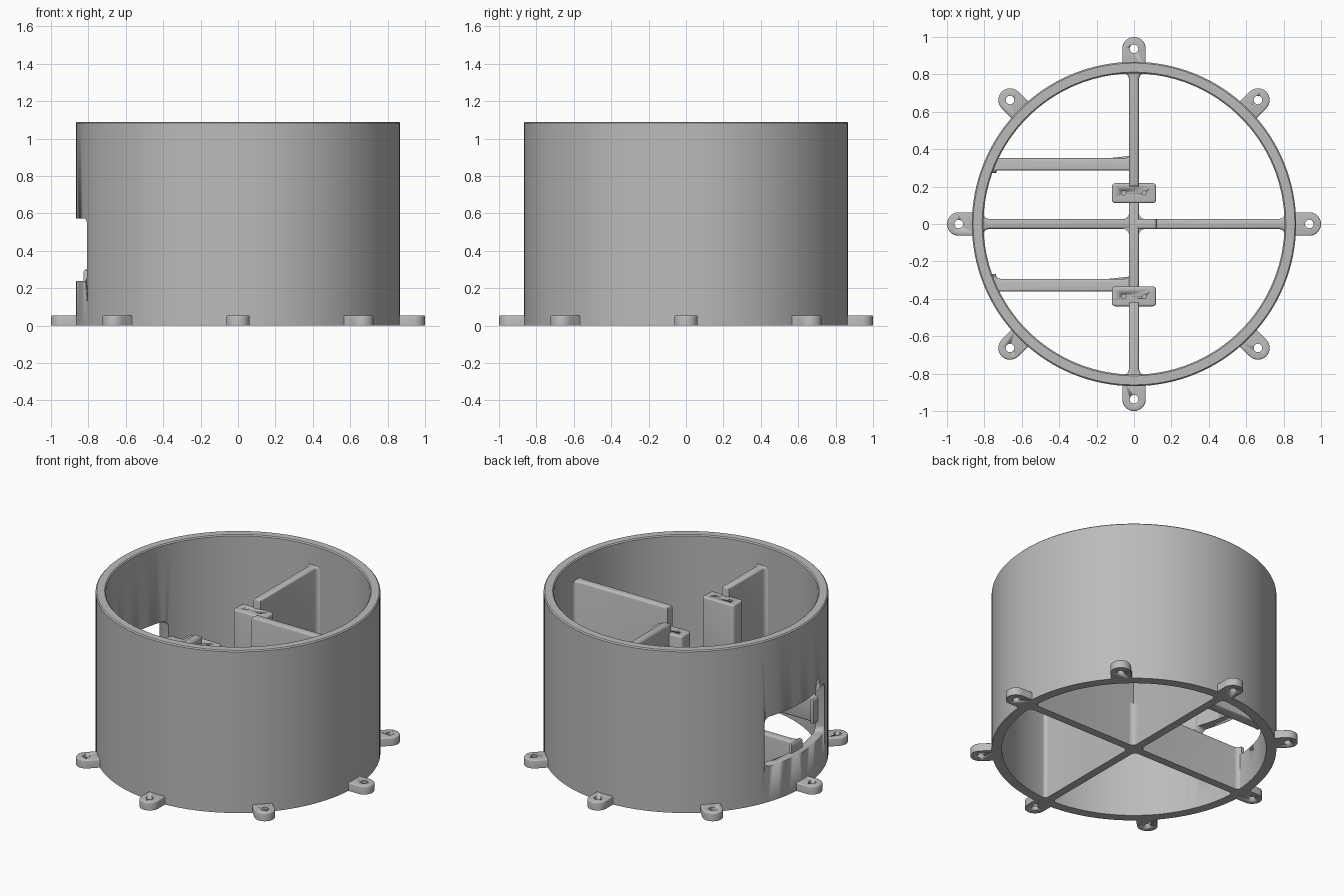
import bpy, bmesh, math
from mathutils import Matrix, Vector

if "Cube" in bpy.data.objects:
    bpy.data.objects.remove(bpy.data.objects["Cube"])

grey = bpy.data.materials.new("matte grey")
grey.diffuse_color = (0.5, 0.5, 0.5, 1)
grey.use_nodes = True
grey.node_tree.nodes["Principled BSDF"].inputs["Base Color"].default_value = grey.diffuse_color


def finish(name, bm, angle=35):
    bmesh.ops.recalc_face_normals(bm, faces=bm.faces)
    me = bpy.data.meshes.new(name)
    bm.to_mesh(me)
    bm.free()
    me.materials.append(grey)
    ob = bpy.data.objects.new(name, me)
    bpy.context.collection.objects.link(ob)
    bpy.ops.object.select_all(action='DESELECT')
    ob.select_set(True)
    bpy.context.view_layer.objects.active = ob
    bpy.ops.object.shade_smooth_by_angle(angle=math.radians(angle))
    return ob


def prism(name, pts, z0, z1, round_top=0.0, round_bottom=0.0, matrix=None):
    """Extrude a closed outline, optionally rounding its top or bottom rim."""
    bm = bmesh.new()
    base = bm.faces.new([bm.verts.new((x, y, z0)) for x, y in pts])
    bmesh.ops.extrude_face_region(bm, geom=[base], use_keep_orig=True)
    bm.faces.ensure_lookup_table()
    top = [f for f in bm.faces if f is not base and len(f.verts) == len(pts)
           and all(v not in base.verts for v in f.verts)][0]
    for v in top.verts:
        v.co.z = z1
    for z, r in ((z1, round_top), (z0, round_bottom)):
        if r:
            edges = [e for e in bm.edges if all(abs(v.co.z - z) < 1e-6 for v in e.verts)]
            bmesh.ops.bevel(bm, geom=edges, offset=r, segments=3, profile=0.5, affect='EDGES')
    if matrix:
        bm.transform(matrix)
    return finish(name, bm)


def cut(ob, cutter):
    cutter.hide_render = True
    cutter.hide_set(True)
    m = ob.modifiers.new("cut", 'BOOLEAN')
    m.operation, m.solver, m.object = 'DIFFERENCE', 'EXACT', cutter


def rounded_rect(hx, hy, r, cx=0, cy=0, n=4):
    pts = []
    for k, (sx, sy) in enumerate(((1, 1), (-1, 1), (-1, -1), (1, -1))):
        for i in range(n + 1):
            a = math.pi / 2 * (k + i / n)
            pts.append((cx + sx * (hx - r) + r * math.cos(a), cy + sy * (hy - r) + r * math.sin(a)))
    return pts


def circle(r, cx=0, cy=0, n=20):
    return [(cx + r * math.cos(2 * math.pi * i / n), cy + r * math.sin(2 * math.pi * i / n)) for i in range(n)]


T = 0.027   # half thickness of the dividers


def wall(name, x0, x1, z0, z1, angle=0, y=0, flare0=0, flare1=0, bottom=0):
    """Divider along a radial line, with concave fillets at its ends."""
    upper = []
    for x, f, s in ((x0, flare0, 1), (x1, flare1, -1)):
        arc = [(x - s * 0.02, T + f)] if f else []
        arc += [(x + s * f * (1 - math.cos(a)), T + f * (1 - math.sin(a)))
                for a in (i * math.pi / 8 for i in range(5))] if f else [(x, T)]
        upper += arc if s > 0 else arc[::-1]
    pts = upper + [(px, -py) for px, py in reversed(upper)]
    m = Matrix.Rotation(math.radians(angle), 4, 'Z') @ Matrix.Translation((0, y, 0))
    return prism(name, pts, z0, z1, 0.015, bottom, m)


# Round shell, lathed from its cross-section
N = 128
bm = bmesh.new()
section = [(0.805, 0), (0.867, 0), (0.867, 1.083), (0.86, 1.09), (0.812, 1.09), (0.805, 1.083)]
rings = [[bm.verts.new((r * math.cos(2 * math.pi * i / N), r * math.sin(2 * math.pi * i / N), z))
          for r, z in section] for i in range(N)]
for i in range(N):
    a, b = rings[i], rings[(i + 1) % N]
    for k in range(6):
        j = (k + 1) % 6
        bm.faces.new((a[k], b[k], b[j], a[j]))
shell = finish("shell", bm)

# Side opening and the small screw hole under it, both cut along x
to_x = Matrix(((0, 0, -1, 0), (1, 0, 0, 0), (0, 1, 0, 0), (0, 0, 0, 1)))
cut(shell, prism("opening_cutter", rounded_rect(0.317, 0.167, 0.035, 0, 0.405), 0.5, 1.0, matrix=to_x))
cut(shell, prism("screw_hole_cutter", circle(0.01, 0, 0.2, 12), 0.7, 1.0, matrix=to_x))

# Mounting lugs with screw holes
for i in range(8):
    rot = Matrix.Rotation(i * math.pi / 4, 4, 'Z')
    r, c = 0.0625, 0.9375
    pts = [(0.83, -r)] + [(c + r * math.cos(a), r * math.sin(a))
                          for a in (math.pi * (k / 16 - 0.5) for k in range(17))] + [(0.83, r)]
    lug = prism("mounting_lug", pts, 0, 0.055, 0.008, matrix=rot)
    cut(lug, prism("lug_hole_cutter", circle(0.023, c), -0.1, 0.2, matrix=rot))

# Tall dividers to the right, back and front
for name, start, ang in (("right_divider", 0.12, 0), ("back_divider", 0.2, 90), ("front_divider", 0.42, -90)):
    wall(name, start, 0.806, 0, 0.955, ang, flare1=0.03)

# Low dividers through the middle
wall("left_divider", 0, 0.806, 0, 0.3, 180, flare1=0.03)
wall("right_divider_low_end", 0, 0.12, 0, 0.47)
wall("middle_divider", -0.42, 0.2, 0, 0.47, 90)

# Concave fillet post where the dividers cross
f = 0.03
post = []
for k in range(4):
    for i in range(5):
        a = math.pi / 8 * i
        v = Vector((T + f * (1 - math.sin(a)), T + f * (1 - math.cos(a))))
        v.rotate(Matrix.Rotation(k * math.pi / 2, 2))
        post.append((v.x, v.y))
prism("centre_post", post, 0, 0.296)

# Raised side ribs on both sides of the opening
for y in (0.325, -0.32):
    end = -math.sqrt(0.805 ** 2 - y * y)
    wall("side_rib", end, -T + 0.004, 0.29, 0.46, 0, y, 0.025, 0.025, 0.012)

# Screw blocks on the middle divider
for y in (0.165, -0.387):
    block = prism("screw_block", rounded_rect(0.118, 0.053, 0.018, 0, y), 0.45, 0.892, 0.01)
    for x in (-0.055, 0.055):
        cut(block, prism("screw_cutter", circle(0.012, x, y, 12), 0.75, 1.0))
